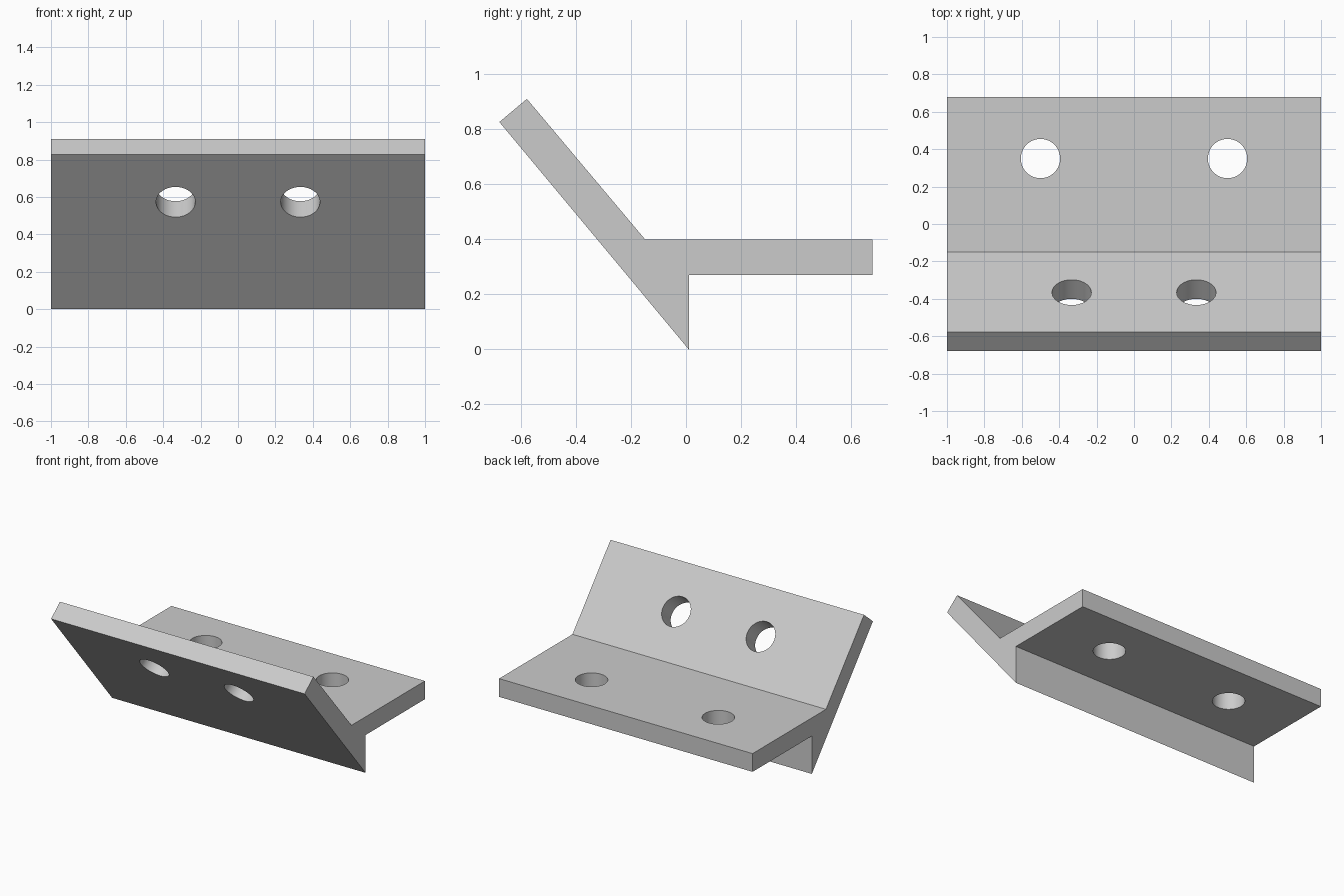
import bpy
import bmesh
from math import radians, atan2
from mathutils import Vector

cube = bpy.data.objects.get("Cube")
if cube:
    bpy.data.objects.remove(cube, do_unlink=True)

# Plain grey material
grey = bpy.data.materials.new("plain_grey")
grey.use_nodes = True
colour = (0.6, 0.6, 0.6, 1)
grey.diffuse_color = colour
grey.node_tree.nodes["Principled BSDF"].inputs["Base Color"].default_value = colour

HALF_WIDTH = 1.0
HOLE_RADIUS = 0.105

# Side profile (y, z): flat plate joined to a leaning plate
profile = [(0.01, 0), (0.01, 0.27), (0.678, 0.27), (0.678, 0.4),
           (-0.149, 0.4), (-0.578, 0.91), (-0.678, 0.826)]


def extrude_profile(name, points):
    bm = bmesh.new()
    face = bm.faces.new([bm.verts.new((-HALF_WIDTH, y, z)) for y, z in points])
    side = bmesh.ops.extrude_face_region(bm, geom=[face])
    verts = [v for v in side["geom"] if isinstance(v, bmesh.types.BMVert)]
    bmesh.ops.translate(bm, verts=verts, vec=(2 * HALF_WIDTH, 0, 0))
    bmesh.ops.recalc_face_normals(bm, faces=bm.faces)
    mesh = bpy.data.meshes.new(name)
    bm.to_mesh(mesh)
    bm.free()
    mesh.materials.append(grey)
    obj = bpy.data.objects.new(name, mesh)
    bpy.context.collection.objects.link(obj)
    return obj


def drill(obj, centre, tilt):
    bpy.ops.mesh.primitive_cylinder_add(vertices=64, radius=HOLE_RADIUS, depth=0.4,
                                        location=centre, rotation=(tilt, 0, 0))
    cutter = bpy.context.object
    cutter.name = "hole_cutter"
    cutter.hide_render = True
    cutter.data.materials.append(grey)
    mod = obj.modifiers.new("hole", 'BOOLEAN')
    mod.operation = 'DIFFERENCE'
    mod.solver = 'EXACT'
    mod.object = cutter
    bpy.context.view_layer.objects.active = obj
    bpy.ops.object.modifier_apply(modifier=mod.name)
    bpy.data.objects.remove(cutter, do_unlink=True)


bracket = extrude_profile("angled_bracket", profile)

# Screw holes: upright through the flat plate, square to the leaning plate
low, high = Vector(profile[0]), Vector(profile[-1])
slope = high - low
lean = atan2(slope.y, -slope.x) - radians(90)
tilt = lean + radians(0)
normal = Vector((slope.y, -slope.x)).normalized()
lean_centre = low + slope * (0.573 / slope.y) + normal * 0.065
axis_tilt = -atan2(normal.x, normal.y)
for side in (-1, 1):
    drill(bracket, (side * 0.5, 0.35, 0.335), 0)
    drill(bracket, (side / 3, lean_centre.x, lean_centre.y), axis_tilt)

# Smooth hole walls, sharp plate edges
bpy.ops.object.select_all(action='DESELECT')
bracket.select_set(True)
bpy.context.view_layer.objects.active = bracket
bpy.ops.object.shade_smooth_by_angle(angle=radians(30))
